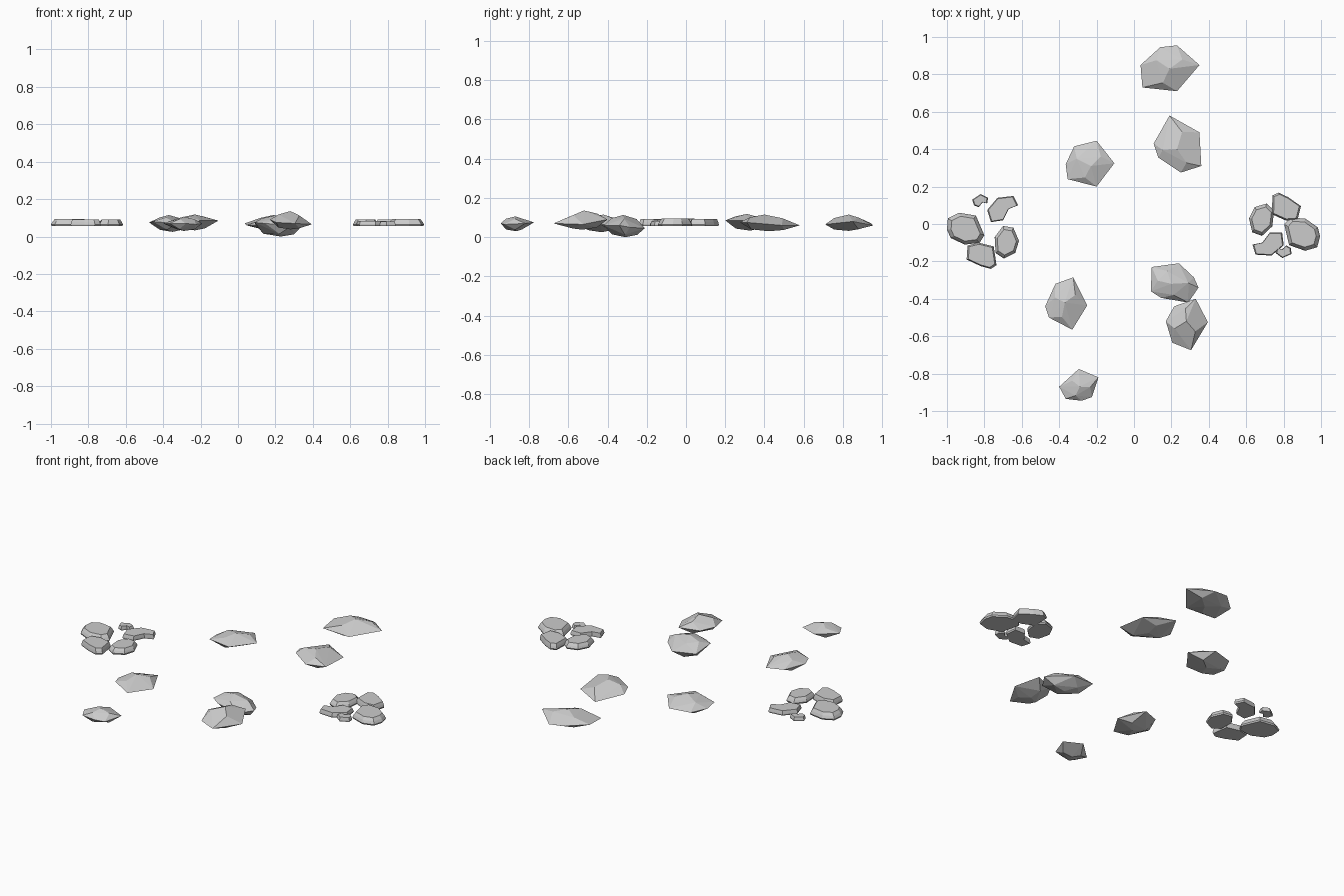
import bpy, bmesh
from math import cos, sin, radians

if "Cube" in bpy.data.objects:
    bpy.data.objects.remove(bpy.data.objects["Cube"])


def finish(name, bm):
    bmesh.ops.recalc_face_normals(bm, faces=bm.faces[:])
    me = bpy.data.meshes.new(name)
    bm.to_mesh(me)
    bm.free()
    ob = bpy.data.objects.new(name, me)
    bpy.context.collection.objects.link(ob)
    return ob


# Faceted boulder: waist outline, upper and lower shoulder rings, one peak and one base point
def boulder(name, outline, zs, peak, base):
    bm = bmesh.new()
    n = len(outline)
    cx = sum(p[0] for p in outline) / n
    cy = sum(p[1] for p in outline) / n
    waist = [(x, y, z) for (x, y), z in zip(outline, zs)]
    for p in waist:
        bm.verts.new(p)
    for (tx, ty, tz), rise in ((peak, 0.66), (base, 0.78)):
        bm.verts.new((tx, ty, tz))
        for i in range(0, n, 2):
            a, b = waist[i], waist[(i + 1) % n]
            mx, my, mz = [(u + v) / 2 for u, v in zip(a, b)]
            bm.verts.new((tx + (mx - tx) * 0.68, ty + (my - ty) * 0.68, mz + (tz - mz) * rise))
    res = bmesh.ops.convex_hull(bm, input=bm.verts[:])
    loose = [g for g in res["geom_interior"] + res["geom_unused"]
             if isinstance(g, bmesh.types.BMVert)]
    bmesh.ops.delete(bm, geom=list(set(loose)), context='VERTS')
    return finish(name, bm)


# Flat pebble: stacked copies of an outline, narrowing towards the top
def pebble(name, outline, top, inset, angle=0, centre=None):
    c, s = cos(radians(angle)), sin(radians(angle))
    pts = [(c * x - s * y, s * x + c * y) for x, y in outline]
    mid = [(min(v) + max(v)) / 2 for v in zip(*pts)]
    pos = centre or mid
    bm = bmesh.new()
    rings = []
    for k, z in ((0.96, 0.056), (1.0, 0.064), (1 - inset * 0.4, 0.056 + (top - 0.056) * 0.6), (1 - inset, top)):
        rings.append([bm.verts.new((pos[0] + (x - mid[0]) * k, pos[1] + (y - mid[1]) * k, z))
                      for x, y in pts])
    n = len(pts)
    for lo, hi in zip(rings, rings[1:]):
        for i in range(n):
            j = (i + 1) % n
            bm.faces.new((lo[i], lo[j], hi[j], hi[i]))
    bm.faces.new(rings[0])
    bm.faces.new(rings[-1])
    return finish(name, bm)


# Stepping boulders across the middle
boulder("boulder_back", [(.035, .85), (.14, .945), (.23, .955), (.35, .85), (.23, .71), (.045, .73)],
        [.07, .07, .06, .08, .065, .06], (.19, .83, .115), (.2, .83, .032))
boulder("boulder_back_right", [(.19, .58), (.35, .49), (.36, .31), (.25, .275), (.13, .355), (.105, .43)],
        [.06, .06, .075, .075, .08, .07], (.23, .40, .115), (.25, .42, .03))
boulder("boulder_back_left", [(-.365, .32), (-.32, .415), (-.2, .445), (-.105, .325), (-.2, .2), (-.355, .24)],
        [.07, .07, .075, .085, .085, .075], (-.23, .31, .118), (-.23, .33, .033))
boulder("boulder_front_left", [(-.475, -.44), (-.42, -.32), (-.325, -.285), (-.25, -.435), (-.33, -.565), (-.455, -.5)],
        [.075, .07, .07, .065, .07, .08], (-.37, -.42, .115), (-.35, -.43, .025))
boulder("boulder_front_right", [(.095, -.23), (.24, -.21), (.32, -.285), (.345, -.34), (.29, -.42), (.145, -.395), (.09, -.36)],
        [.06, .045, .05, .06, .06, .07, .075], (.2, -.32, .113), (.23, -.31, 0))
boulder("boulder_front_inner", [(.215, -.44), (.33, -.4), (.395, -.525), (.305, -.675), (.205, -.635), (.17, -.52)],
        [.085, .09, .065, .07, .075, .09], (.28, -.52, .136), (.28, -.53, .038))
boulder("boulder_front", [(-.4, -.87), (-.295, -.775), (-.19, -.82), (-.225, -.925), (-.28, -.945), (-.365, -.935)],
        [.07, .075, .07, .065, .07, .07], (-.29, -.87, .106), (-.29, -.865, .03))

# Pebble outlines in the left cluster, then top height, inset and centre in the turned right cluster
pebbles = [
    ([(-.865, .13), (-.82, .16), (-.78, .14), (-.785, .11), (-.81, .115), (-.83, .09), (-.855, .10)],
     .08, .14, (.80, -.148)),
    ([(-.785, .075), (-.73, .14), (-.645, .15), (-.62, .10), (-.67, .08), (-.70, .02), (-.765, .01)],
     .084, .08, (.717, -.107)),
    ([(-.995, .03), (-.935, .06), (-.845, .045), (-.8, -.06), (-.825, -.10), (-.905, -.11), (-.98, -.075), (-1, -.03)],
     .095, .22, (.899, -.055)),
    ([(-.745, -.07), (-.70, -.01), (-.645, -.02), (-.615, -.09), (-.635, -.155), (-.695, -.185), (-.74, -.155)],
     .09, .22, (.682, .023)),
    ([(-.89, -.115), (-.83, -.10), (-.75, -.12), (-.735, -.22), (-.765, -.24), (-.82, -.225), (-.895, -.19)],
     .092, .12, (.815, .093)),
]
for i, (outline, top, inset, centre) in enumerate(pebbles, 1):
    pebble(f"left_pebble_{i}", outline, top, inset)
    pebble(f"right_pebble_{i}", outline, top, inset, 170, centre)
